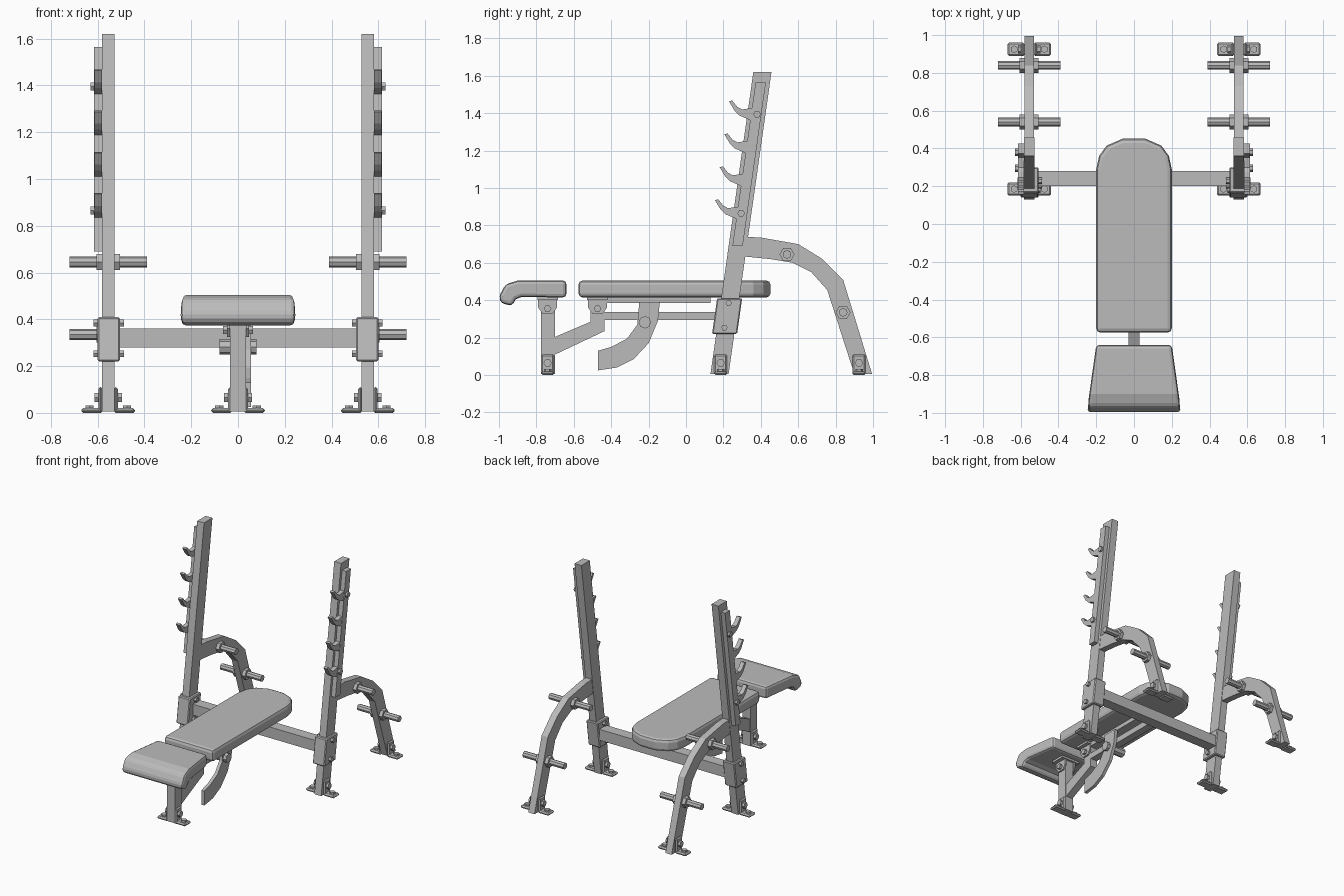
import bpy, bmesh, math
from mathutils import Matrix, Vector

if "Cube" in bpy.data.objects:
    bpy.data.objects.remove(bpy.data.objects["Cube"])

grey = bpy.data.materials.new("steel_grey")
grey.use_nodes = True
COLOUR = (0.5, 0.5, 0.5, 1)
grey.diffuse_color = COLOUR
grey.node_tree.nodes["Principled BSDF"].inputs["Base Color"].default_value = COLOUR


def finish(name, bm, bevel=0, segments=1):
    """Turn a bmesh into a flat shaded object, with optional bevelled edges."""
    bmesh.ops.recalc_face_normals(bm, faces=bm.faces)
    mesh = bpy.data.meshes.new(name)
    bm.to_mesh(mesh)
    bm.free()
    mesh.materials.append(grey)
    obj = bpy.data.objects.new(name, mesh)
    bpy.context.collection.objects.link(obj)
    if bevel:
        mod = obj.modifiers.new("bevel", "BEVEL")
        mod.width, mod.segments = bevel, segments
        mod.limit_method, mod.angle_limit = "ANGLE", math.radians(40)
    return obj


def prism(name, points, x0, x1, bevel=0, segments=1, taper=None):
    """Extrude a (y, z) side profile along x; taper scales x by y."""
    bm = bmesh.new()
    face = bm.faces.new([bm.verts.new((x0, y, z)) for y, z in points])
    ext = bmesh.ops.extrude_face_region(bm, geom=[face])
    for v in ext["geom"]:
        if isinstance(v, bmesh.types.BMVert):
            v.co.x = x1
    if taper:
        for v in bm.verts:
            v.co.x *= taper(v.co.y)
    return finish(name, bm, bevel, segments)


def box(name, x, y, z, bevel=0):
    return prism(name, [(y[0], z[0]), (y[1], z[0]), (y[1], z[1]), (y[0], z[1])], x[0], x[1], bevel)


def rod(name, centre, radius, length, axis="X", sides=6):
    bm = bmesh.new()
    turn = Matrix.Rotation(math.pi / 2, 4, "Y") if axis == "X" else Matrix()
    bmesh.ops.create_cone(bm, cap_ends=True, segments=sides, radius1=radius, radius2=radius,
                          depth=length, matrix=Matrix.Translation(Vector(centre)) @ turn)
    return finish(name, bm)


def foot(name, x, y):
    """Pair of bolted angle brackets clamping a leg to the floor."""
    for s in (-1, 1):
        inner, outer = x + s * 0.024, x + s * 0.115
        box(name + "_base", sorted((inner, outer)), (y - 0.035, y + 0.035), (0, 0.02), 0.008)
        box(name + "_tab", sorted((inner, x + s * 0.042)), (y - 0.035, y + 0.035), (0, 0.11), 0.008)
        rod(name + "_floor_bolt", (x + s * 0.08, y, 0.022), 0.02, 0.02, "Z")
        rod(name + "_side_bolt", (x + s * 0.047, y, 0.065), 0.022, 0.024)


def lean(z, offset=0):
    """y of the leaning upright's front edge at height z."""
    return 0.13 + 0.142 * z + offset


def leaning(name, x, z0, z1, front, back, bevel=0):
    return prism(name, [(lean(z0, front), z0), (lean(z0, back), z0),
                        (lean(z1, back), z1), (lean(z1, front), z1)], x[0], x[1], bevel)


# Rack sides
rear_leg = [(0.30, 0.74), (0.40, 0.735), (0.60, 0.70), (0.73, 0.62), (0.84, 0.51), (0.995, 0.005),
            (0.90, 0.005), (0.755, 0.455), (0.67, 0.55), (0.57, 0.60), (0.45, 0.62), (0.30, 0.635)]
hook = [(0.28, 0.83), (0.21, 0.86), (0.185, 0.885), (0.155, 0.935), (0.172, 0.94),
        (0.20, 0.905), (0.225, 0.892), (0.28, 0.90)]
for s, side in ((1, "left"), (-1, "right")):
    def span(a, b):
        return sorted((s * a, s * b))

    leaning(side + "_upright", span(0.527, 0.582), 0.005, 1.62, 0, 0.097)
    leaning(side + "_collar", span(0.505, 0.60), 0.22, 0.41, -0.022, 0.112, 0.006)
    prism(side + "_rear_leg", rear_leg, *span(0.53, 0.58))

    # Bar holder
    leaning(side + "_hook_plate", span(0.58, 0.615), 0.69, 1.565, 0.02, 0.075)
    for i in range(4):
        dy, dz = 0.025 * i, 0.176 * i
        prism(side + "_bar_hook", [(y + dy, z + dz) for y, z in hook], *span(0.582, 0.613))
    for y, z in ((0.295, 0.865), (0.38, 1.395)):
        rod(side + "_hook_bolt", (s * 0.60, y, z), 0.02, 0.06)
    for y, z in ((0.205, 0.253), (0.228, 0.385)):
        rod(side + "_collar_bolt", (s * 0.553, y, z), 0.017, 0.13)

    # Plate storage pegs
    for y, z in ((0.54, 0.645), (0.84, 0.335)):
        rod(side + "_storage_peg", (s * 0.555, y, z), 0.023, 0.33, sides=8)
        rod(side + "_peg_flange", (s * 0.555, y, z), 0.04, 0.10)

    foot(side + "_front_foot", s * 0.555, 0.185)
    foot(side + "_rear_foot", s * 0.555, 0.925)

box("cross_beam", (-0.51, 0.51), (0.20, 0.28), (0.28, 0.36))

# Bench frame
W = 0.034
box("bench_front_leg", (-W, W), (-0.775, -0.70), (0.005, 0.42))
prism("bench_brace", [(-0.71, 0.105), (-0.435, 0.235), (-0.435, 0.42), (-0.51, 0.42),
                      (-0.51, 0.285), (-0.71, 0.20)], -0.028, 0.028)
box("bench_rail", (-0.028, 0.028), (-0.45, 0.21), (0.295, 0.338))
box("bench_top_rail", (-0.04, 0.04), (-0.43, 0.13), (0.385, 0.42))
lever = [(-0.14, 0.39), (-0.15, 0.29), (-0.20, 0.17), (-0.28, 0.085), (-0.37, 0.04), (-0.47, 0.025),
         (-0.47, 0.13), (-0.40, 0.15), (-0.315, 0.195), (-0.26, 0.27), (-0.25, 0.39)]
prism("curved_lever", lever, 0.032, 0.056)
rod("lever_pivot", (0, -0.22, 0.282), 0.033, 0.16, sides=8)
for y in (-0.74, -0.473):
    box("pad_mount", (-0.075, 0.075), (y - 0.055, y + 0.055), (0.40, 0.425))
    for s in (-1, 1):
        prism("pad_bracket", [(y - 0.05, 0.42), (y + 0.05, 0.42), (y + 0.05, 0.36), (y + 0.025, 0.325),
                              (y - 0.025, 0.325), (y - 0.05, 0.36)], s * 0.034, s * 0.046)
    rod("bracket_bolt", (0, y, 0.355), 0.02, 0.13)
foot("bench_foot", 0, -0.74)

# Backrest pad: outline extruded upward
bm = bmesh.new()
half = [(0.2, -0.575), (0.2, 0.29), (0.185, 0.36), (0.145, 0.415), (0.06, 0.452)]
outline = half + [(-x, y) for x, y in reversed(half)]
base = bm.faces.new([bm.verts.new((x, y, 0.415)) for x, y in outline])
ext = bmesh.ops.extrude_face_region(bm, geom=[base])
bmesh.ops.translate(bm, vec=(0, 0, 0.09),
                    verts=[v for v in ext["geom"] if isinstance(v, bmesh.types.BMVert)])
finish("backrest_pad", bm, 0.022, 2)

# Seat pad: rolled front edge, wider towards the front
seat = [(-0.64, 0.415), (-0.64, 0.505), (-0.90, 0.505), (-0.965, 0.485), (-1.0, 0.42),
        (-0.99, 0.385), (-0.93, 0.37), (-0.91, 0.405), (-0.88, 0.417)]
prism("seat_pad", seat, -1, 1, 0.028, 2, taper=lambda y: 0.2 + 0.045 * min(1, (-0.64 - y) / 0.32))
